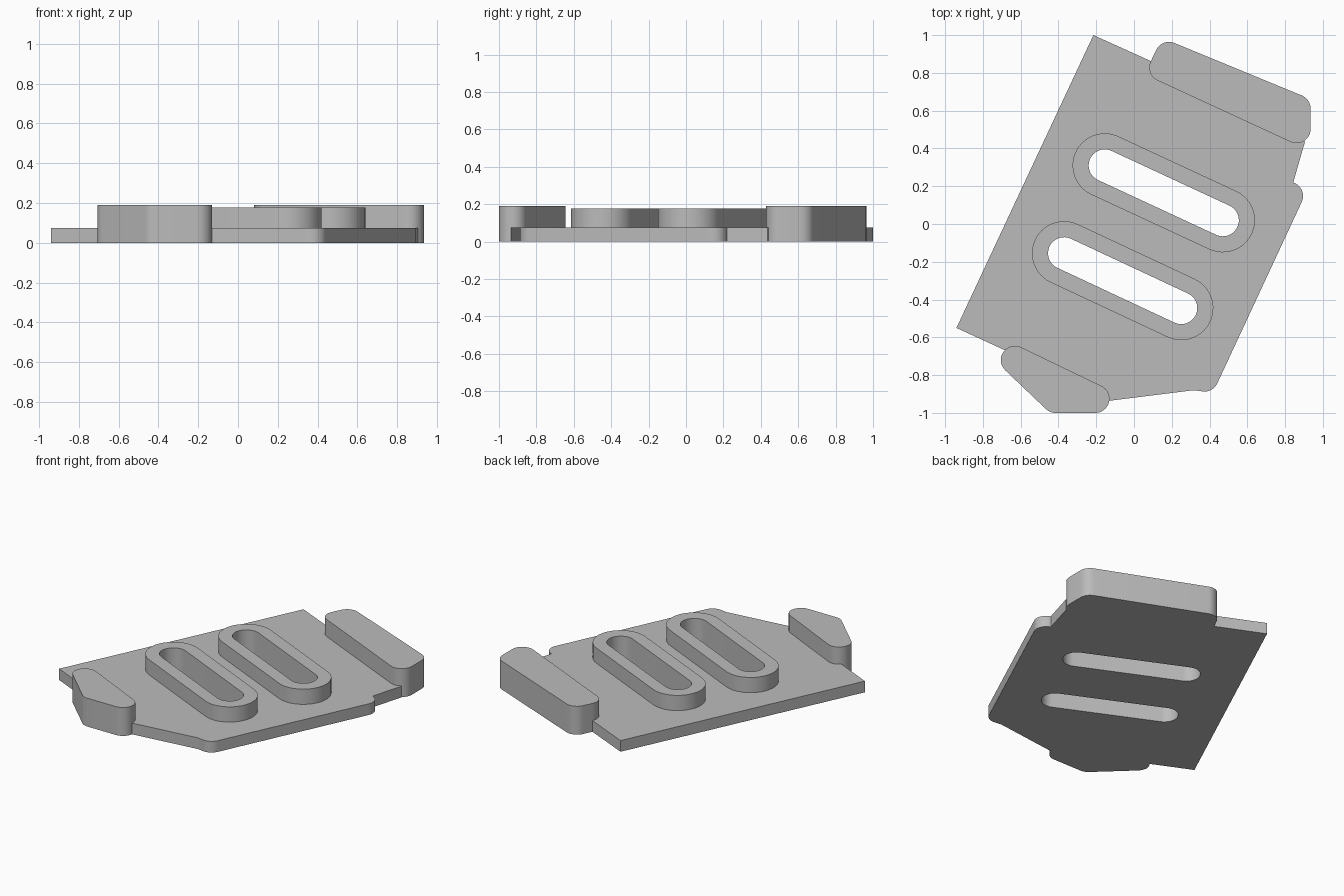
import bpy
import bmesh
from math import atan2, ceil, cos, pi, radians, sin

cube = bpy.data.objects.get("Cube")
if cube:
    bpy.data.objects.remove(cube, do_unlink=True)

grey = bpy.data.materials.new("plain grey")
grey.use_nodes = True
GREY = (0.5, 0.5, 0.5, 1)
grey.diffuse_color = GREY
grey.node_tree.nodes["Principled BSDF"].inputs["Base Color"].default_value = GREY

PLATE_TOP, LOOP_TOP, PAD_TOP = 0.075, 0.177, 0.19
ROUND = 0.075
SLOT, RIM = 0.085, 0.17


def arc(centre, radius, start, end):
    """Points along an arc, angles in radians."""
    steps = max(1, ceil(abs(end - start) / radians(8)))
    angles = [start + (end - start) * i / steps for i in range(steps + 1)]
    return [(centre[0] + radius * cos(a), centre[1] + radius * sin(a)) for a in angles]


def rounded(centres, radius):
    """Outline wrapped around equal circles, centres listed anticlockwise."""
    outline = []
    count = len(centres)
    for i, c in enumerate(centres):
        before, after = centres[i - 1], centres[(i + 1) % count]
        start = atan2(c[1] - before[1], c[0] - before[0]) - pi / 2
        end = atan2(after[1] - c[1], after[0] - c[0]) - pi / 2
        while end < start:
            end += 2 * pi
        outline += arc(c, radius, start, end)
    return outline


def slab(name, outlines, bottom, top):
    """Solid slab from an outer outline and any hole outlines."""
    bm = bmesh.new()
    edges = []
    for outline in outlines:
        verts = [bm.verts.new((x, y, bottom)) for x, y in outline]
        edges += [bm.edges.new((verts[i - 1], v)) for i, v in enumerate(verts)]
    bmesh.ops.triangle_fill(bm, edges=edges, use_beauty=True, normal=(0, 0, 1))
    raised = bmesh.ops.extrude_face_region(bm, geom=bm.faces[:])["geom"]
    bmesh.ops.translate(bm, vec=(0, 0, top - bottom),
                        verts=[v for v in raised if isinstance(v, bmesh.types.BMVert)])
    bmesh.ops.recalc_face_normals(bm, faces=bm.faces[:])
    mesh = bpy.data.meshes.new(name)
    bm.to_mesh(mesh)
    bm.free()
    mesh.materials.append(grey)
    obj = bpy.data.objects.new(name, mesh)
    bpy.context.collection.objects.link(obj)
    bpy.ops.object.select_all(action="DESELECT")
    obj.select_set(True)
    bpy.context.view_layer.objects.active = obj
    bpy.ops.object.shade_smooth_by_angle(angle=radians(30))


# Slots, given by the centres of their two round ends
slots = {
    "back_slot_rim": [(-0.155, 0.31), (0.47, 0.02)],
    "front_slot_rim": [(-0.37, -0.155), (0.25, -0.445)],
}

# Base plate with clipped corners and two rounded lobes on its right edge
plate = [(-0.215, 1.0), (-0.94, -0.55), (-0.68, -0.67), (-0.6, -0.72), (-0.2, -0.925),
         (-0.125, -0.935), (0.315, -0.88)]
plate += arc((0.373, -0.812), ROUND, radians(-100), radians(-25))
plate += arc((0.82, 0.148), ROUND, radians(-25), radians(72))
plate += [(0.905, 0.435), (0.8, 0.57), (0.3, 0.77), (0.095, 0.86)]
slab("base_plate", [plate] + [rounded(s, SLOT) for s in slots.values()], 0, PLATE_TOP)

# Raised rims around the slots
for name, ends in slots.items():
    slab(name, [rounded(ends, RIM), rounded(ends, SLOT)], PLATE_TOP, LOOP_TOP)

# Thick end pads
slab("back_pad", [rounded([(0.185, 0.889), (0.156, 0.828), (0.86, 0.503), (0.86, 0.611)],
                          ROUND)], 0, PAD_TOP)
slab("front_pad", [rounded([(-0.63, -0.72), (-0.415, -0.925), (-0.205, -0.925)],
                           ROUND)], 0, PAD_TOP)
